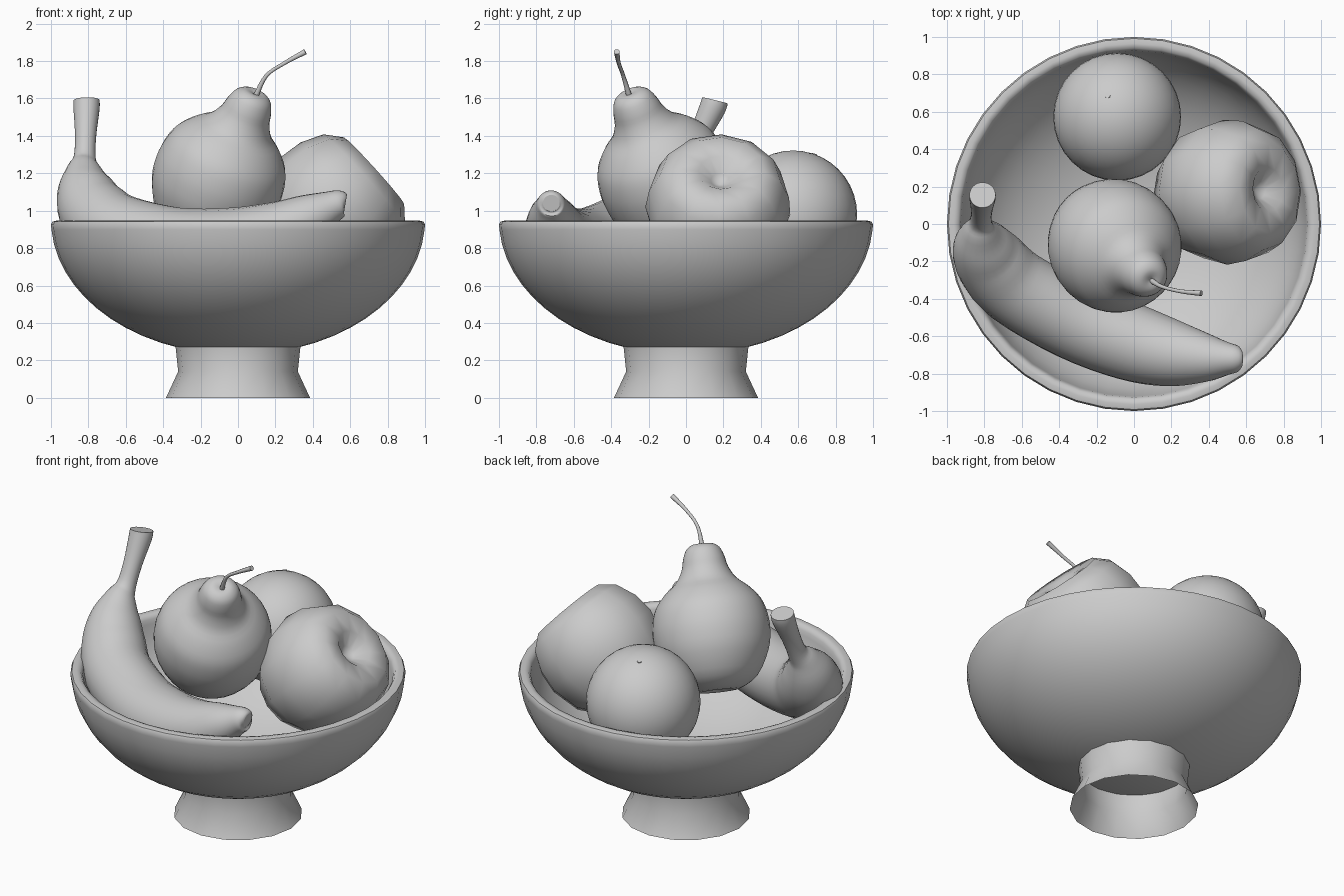
import bpy, bmesh, math
from mathutils import Vector

if "Cube" in bpy.data.objects:
    bpy.data.objects.remove(bpy.data.objects["Cube"])


def finish(obj, angle=50):
    bpy.ops.object.select_all(action='DESELECT')
    obj.select_set(True)
    bpy.context.view_layer.objects.active = obj
    bpy.ops.object.shade_smooth_by_angle(angle=math.radians(angle))


def refine(pts, n=3):
    # Catmull-Rom through the profile points
    v = [Vector(p) for p in pts]
    out = []
    for i in range(len(v) - 1):
        a, b, c, d = v[max(i - 1, 0)], v[i], v[i + 1], v[min(i + 2, len(v) - 1)]
        for k in range(n):
            t = k / n
            out.append(0.5 * (2 * b + (c - a) * t + (2 * a - 5 * b + 4 * c - d) * t * t
                              + (3 * b - a - 3 * c + d) * t ** 3))
    return out + [v[-1]]


def lathe(name, profile, segs, center=(0, 0, 0), axis=(0, 0, 1), angle=50):
    # revolve (radius, height) points, then tilt onto the axis
    bm = bmesh.new()
    rings = []
    for p in profile:
        r, z = p[0], p[1]
        if r < 1e-5:
            rings.append([bm.verts.new((0, 0, z))] * segs)
        else:
            rings.append([bm.verts.new((r * math.cos(math.tau * i / segs),
                                        r * math.sin(math.tau * i / segs), z)) for i in range(segs)])
    for a, b in zip(rings, rings[1:]):
        for i in range(segs):
            j = (i + 1) % segs
            bm.faces.new(list(dict.fromkeys([a[i], a[j], b[j], b[i]])))
    bmesh.ops.recalc_face_normals(bm, faces=bm.faces)
    me = bpy.data.meshes.new(name)
    bm.to_mesh(me)
    bm.free()
    ob = bpy.data.objects.new(name, me)
    bpy.context.collection.objects.link(ob)
    ob.location = center
    ob.rotation_mode = 'QUATERNION'
    ob.rotation_quaternion = Vector((0, 0, 1)).rotation_difference(Vector(axis).normalized())
    finish(ob, angle)
    return ob


def tube(name, pts, sides, n):
    # tapered tube through (x, y, z, radius) points
    cu = bpy.data.curves.new(name, 'CURVE')
    cu.dimensions = '3D'
    cu.bevel_depth = 1.0
    cu.bevel_resolution = sides // 2 - 2
    cu.use_fill_caps = True
    path = refine(pts, n)
    sp = cu.splines.new('POLY')
    sp.points.add(len(path) - 1)
    for pt, p in zip(sp.points, path):
        pt.co = (p[0], p[1], p[2], 1)
        pt.radius = p[3]
    ob = bpy.data.objects.new(name, cu)
    bpy.context.collection.objects.link(ob)
    bpy.ops.object.select_all(action='DESELECT')
    ob.select_set(True)
    bpy.context.view_layer.objects.active = ob
    bpy.ops.object.convert(target='MESH')
    finish(bpy.context.view_layer.objects.active)


def arc(a, b, z, n, top):
    # quarter ellipse from the bottom centre up towards the rim
    return [(a * math.sin(top * i / n), z - b * math.cos(top * i / n)) for i in range(n + 1)]


# Bowl with rounded rim, and hollow foot
outer = arc(1.0, .72, .95, 14, 1.5)
rim = [(1.0, .925), (.992, .942), (.965, .948), (.94, .942), (.927, .92)]
inner = arc(.925, .65, .95, 14, 1.48)[::-1]
lathe("bowl", outer + rim + inner, 40)
lathe("bowl_foot", [(.385, 0), (.32, .14), (.335, .285)], 16, angle=40)

# Orange and its navel
bpy.ops.mesh.primitive_uv_sphere_add(segments=32, ring_count=20, radius=.342, location=(-.09, .573, .98))
bpy.context.object.name = "orange"
finish(bpy.context.object)
lathe("orange_navel", [(.014, -.01), (.014, .007), (0, .007)], 10,
      center=(-.14, .685, 1.297), axis=(-.05, .11, .32))

# Apple, coarse and tilted
lathe("apple", [(0, .21), (.05, .24), (.12, .305), (.24, .32), (.325, .25), (.375, .13), (.388, 0),
                (.345, -.17), (.225, -.315), (.12, -.335), (.05, -.29), (0, -.28)], 12,
      center=(.49, .17, 1.0), axis=(.74, .05, .67), angle=80)

# Pear leaning toward the front right
pear = [(0, -.3), (.05, -.325), (.13, -.335), (.25, -.265), (.33, -.12), (.352, 0), (.345, .1),
        (.315, .19), (.25, .27), (.18, .33), (.14, .4), (.124, .465), (.1, .52), (.06, .547),
        (.02, .545), (0, .535)]
lathe("pear", refine(pear), 32, center=(-.11, -.11, 1.16), axis=(.18, -.17, .42), angle=80)
tube("pear_stem", [(.09, -.3, 1.6, .016), (.15, -.335, 1.72, .011), (.25, -.36, 1.79, .011),
                   (.36, -.37, 1.85, .016)], 8, 5)

# Banana: stem, bend, body and blunt tip
tube("banana", [(-.81, .155, 1.59, .07), (-.81, .14, 1.545, .07), (-.815, .07, 1.4, .057),
                (-.82, .01, 1.28, .06), (-.825, -.04, 1.215, .095), (-.815, -.11, 1.11, .155),
                (-.765, -.2, .99, .192), (-.63, -.34, .88, .207), (-.32, -.515, .805, .212),
                (-.02, -.63, .81, .208), (.2, -.69, .87, .18), (.38, -.715, .96, .132),
                (.5, -.72, 1.02, .088), (.555, -.72, 1.04, .07), (.575, -.72, 1.04, .045)], 24, 4)
